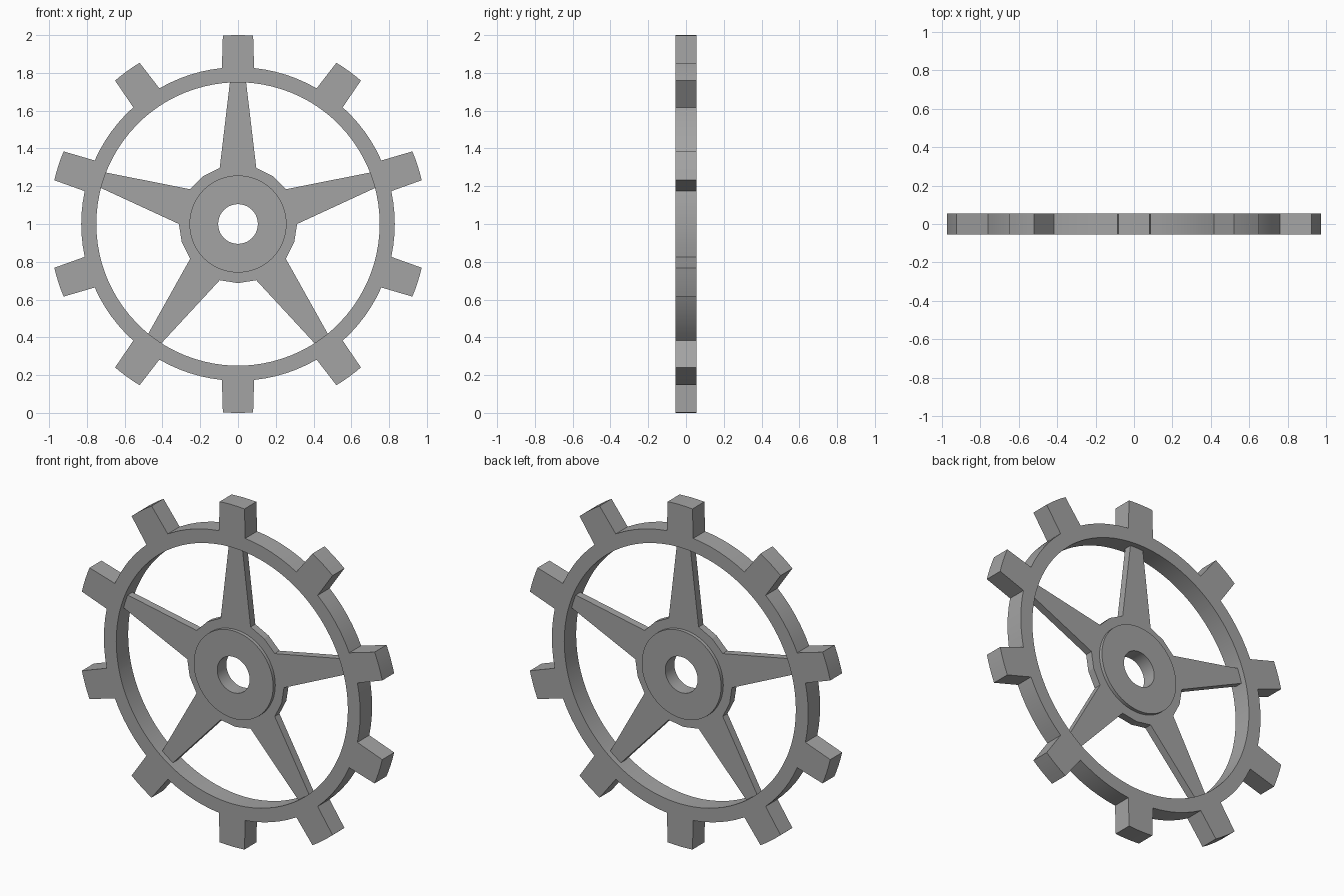
import bpy, bmesh
from math import sin, cos, radians

if "Cube" in bpy.data.objects:
    bpy.data.objects.remove(bpy.data.objects["Cube"])

# Dark grey metal
metal = bpy.data.materials.new("dark_grey")
metal.diffuse_color = (0.37, 0.37, 0.37, 1.0)
metal.use_nodes = True
metal.node_tree.nodes["Principled BSDF"].inputs["Base Color"].default_value = metal.diffuse_color


def point(radius, degrees, y):
    a = radians(degrees)
    return (radius * sin(a), y, 1.0 + radius * cos(a))


def ring_part(name, outer, inner_radius, half_depth, smooth=True):
    """Closed plate between an outer (radius, degrees) outline and a round hole."""
    bm = bmesh.new()
    loops = []
    for y in (-half_depth, half_depth):
        loops.append([bm.verts.new(point(r, a, y)) for r, a in outer])
        loops.append([bm.verts.new(point(inner_radius, a, y)) for r, a in outer])
    front_out, front_in, back_out, back_in = loops
    n = len(outer)
    for a, b in ((front_out, front_in), (front_in, back_in),
                 (back_in, back_out), (back_out, front_out)):
        for i in range(n):
            j = (i + 1) % n
            bm.faces.new((a[i], a[j], b[j], b[i]))
    bmesh.ops.recalc_face_normals(bm, faces=bm.faces)
    mesh = bpy.data.meshes.new(name)
    bm.to_mesh(mesh)
    bm.free()
    mesh.materials.append(metal)
    obj = bpy.data.objects.new(name, mesh)
    bpy.context.collection.objects.link(obj)
    if smooth:
        bpy.ops.object.select_all(action='DESELECT')
        obj.select_set(True)
        bpy.context.view_layer.objects.active = obj
        bpy.ops.object.shade_smooth_by_angle(angle=radians(30))
    return obj


# Toothed rim: ten tapered teeth joined by arcs
rim = []
tip, base, steps = 4.6, 5.9, 6
for t in range(10):
    c = t * 36
    rim.append((0.83, c - base))
    rim += [(1.0, c - tip + 2 * tip * i / 4) for i in range(5)]
    gap = 36 - 2 * base
    rim += [(0.83, c + base + gap * i / steps) for i in range(steps)]
ring_part("toothed_rim", rim, 0.75, 0.055)

# Five tapered spokes growing out of a faceted collar, thinner than the rim
spokes = []
for s in range(5):
    c = s * 72
    spokes += [(0.313, c - 18), (0.757, c - 3.2), (0.757, c + 3.2),
               (0.313, c + 18), (0.313, c + 36)]
ring_part("spokes", spokes, 0.2, 0.022, smooth=False)

# Round hub with the axle hole
ring_part("hub", [(0.257, i * 360 / 64) for i in range(64)], 0.105, 0.042)
